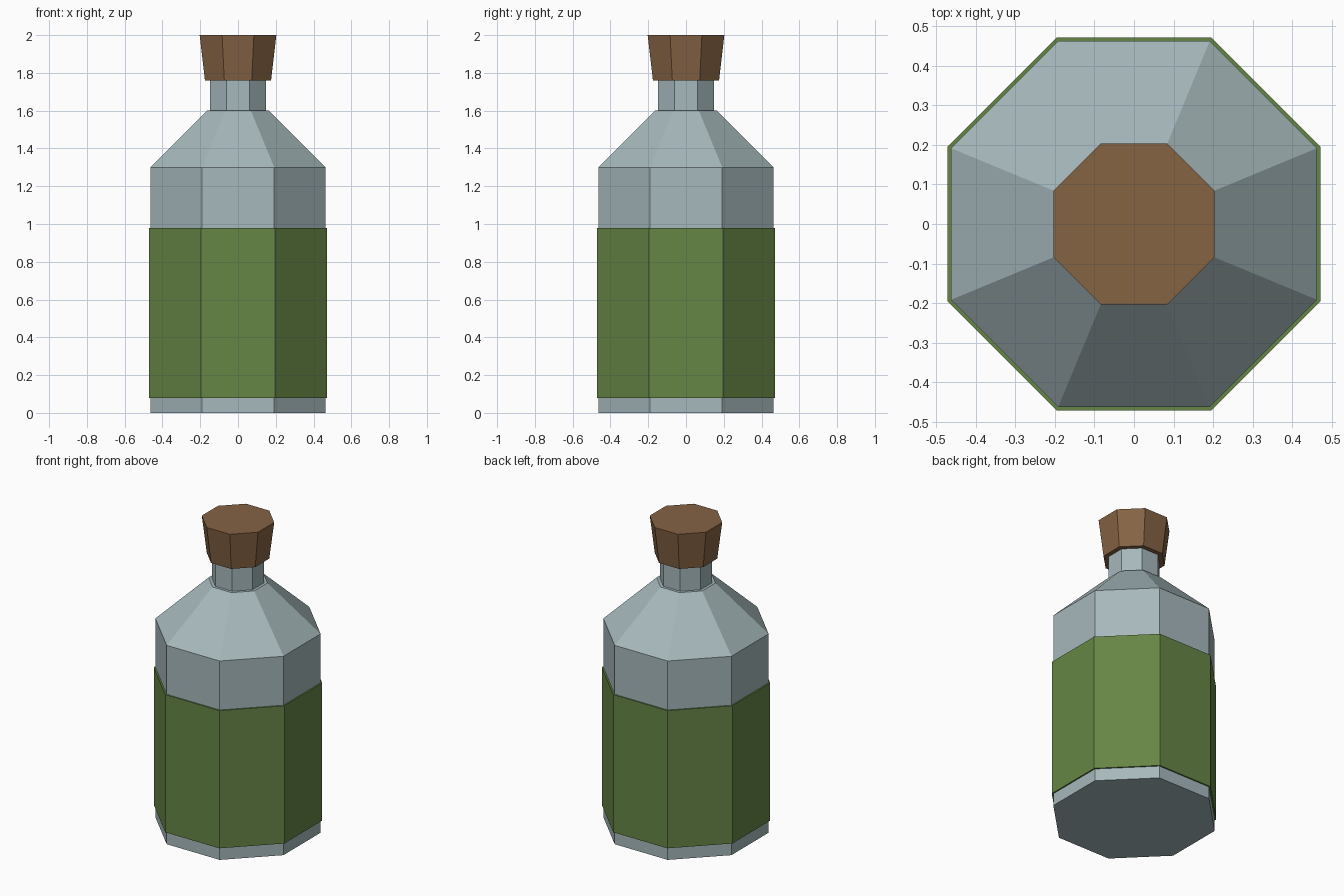
import bpy, bmesh, math

if "Cube" in bpy.data.objects:
    bpy.data.objects.remove(bpy.data.objects["Cube"])

SIDES = 8


def material(name, rgb):
    m = bpy.data.materials.new(name)
    m.diffuse_color = (*rgb, 1.0)
    m.use_nodes = True
    m.node_tree.nodes["Principled BSDF"].inputs["Base Color"].default_value = m.diffuse_color
    return m


def lathe(name, profile, mat, closed=False):
    """Eight-sided solid from (flat-to-centre distance, height) points.
    Open profiles get end caps; closed profiles make a ring."""
    bm = bmesh.new()
    rings = []
    for flat, z in profile:
        r = flat / math.cos(math.pi / SIDES)
        rings.append([bm.verts.new((r * math.cos((i + 0.5) * math.tau / SIDES),
                                    r * math.sin((i + 0.5) * math.tau / SIDES), z))
                      for i in range(SIDES)])
    pairs = list(zip(rings, rings[1:]))
    if closed:
        pairs.append((rings[-1], rings[0]))
    else:
        bm.faces.new(rings[0][::-1])
        bm.faces.new(rings[-1])
    for a, b in pairs:
        for i in range(SIDES):
            j = (i + 1) % SIDES
            bm.faces.new((a[i], a[j], b[j], b[i]))
    bmesh.ops.recalc_face_normals(bm, faces=bm.faces)
    mesh = bpy.data.meshes.new(name)
    bm.to_mesh(mesh)
    bm.free()
    mesh.materials.append(mat)
    obj = bpy.data.objects.new(name, mesh)
    bpy.context.collection.objects.link(obj)
    return obj


glass = material("pale grey glass", (0.38, 0.48, 0.50))
green = material("green label", (0.133, 0.238, 0.060))
brown = material("brown cork", (0.234, 0.125, 0.057))

# Bottle: straight body, sloping shoulder, small ledge, neck
lathe("bottle", [(0.463, 0), (0.463, 1.30), (0.165, 1.60), (0.147, 1.60), (0.147, 1.77)], glass)

# Label band wrapped around the body
lathe("label", [(0.472, 0.08), (0.472, 0.98), (0.462, 0.98), (0.462, 0.08)], green, closed=True)

# Stopper, wider at the top
lathe("stopper", [(0.175, 1.76), (0.203, 2.0)], brown)
